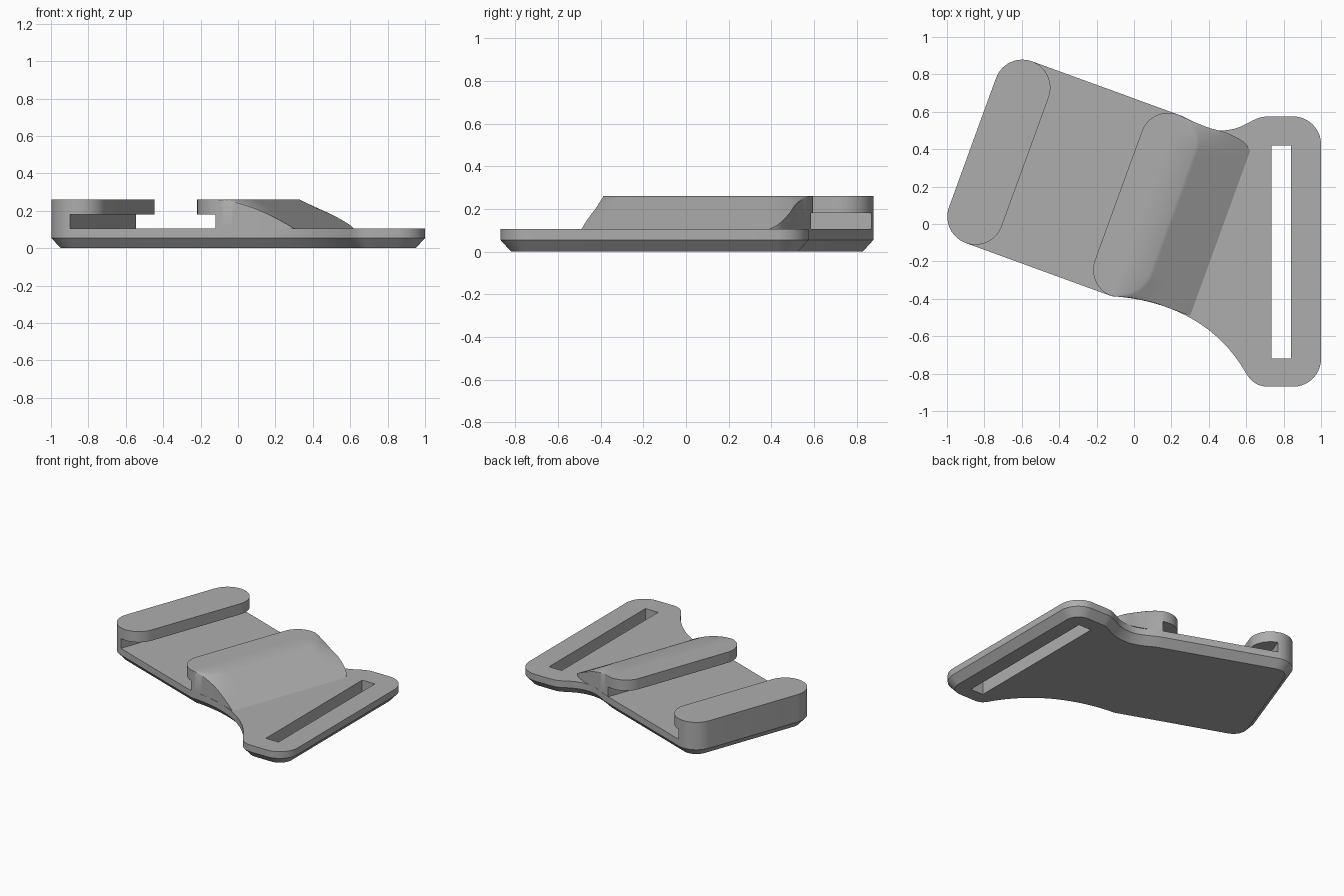
import bpy, bmesh, math
from mathutils import Vector
from mathutils.geometry import interpolate_bezier

if "Cube" in bpy.data.objects:
    bpy.data.objects.remove(bpy.data.objects["Cube"], do_unlink=True)

GREY = (0.42, 0.42, 0.42, 1)
mat = bpy.data.materials.new("matte_grey")
mat.use_nodes = True
mat.diffuse_color = GREY
mat.node_tree.nodes["Principled BSDF"].inputs["Base Color"].default_value = GREY

# Main heights and the tilted rail frame (u across the rail, v along it)
PLATE_TOP, SLAB_LOW, TOP = 0.105, 0.18, 0.26
TILT = math.radians(-20)
U = Vector((math.cos(TILT), math.sin(TILT)))
V = Vector((-U.y, U.x))
RADIUS, HALF = 0.15, 0.367
LOCK_CENTRE = Vector((0.0575, 0.10))
END_CENTRE = LOCK_CENTRE - U * 0.83


def finish(name, bm):
    bmesh.ops.recalc_face_normals(bm, faces=bm.faces)
    mesh = bpy.data.meshes.new(name)
    bm.to_mesh(mesh)
    bm.free()
    mesh.materials.append(mat)
    obj = bpy.data.objects.new(name, mesh)
    bpy.context.collection.objects.link(obj)
    bpy.ops.object.select_all(action="DESELECT")
    obj.select_set(True)
    bpy.context.view_layer.objects.active = obj
    bpy.ops.object.shade_smooth_by_angle(angle=math.radians(30))
    return obj


def arc(centre, r, start, end, n=14):
    angles = [math.radians(start + (end - start) * i / n) for i in range(n + 1)]
    return [Vector((centre[0] + r * math.cos(a), centre[1] + r * math.sin(a))) for a in angles]


def bezier(a, h1, h2, b, n=20):
    return [p.to_2d() for p in interpolate_bezier(*(Vector(p).to_3d() for p in (a, h1, h2, b)), n)]


def clean(points):
    out = []
    for p in points:
        if not out or (p - out[-1]).length > 0.002:
            out.append(p)
    if (out[0] - out[-1]).length < 0.002:
        out.pop()
    return out


def inset(points, d):
    out = []
    for i, p in enumerate(points):
        t = (points((i + 1) % len(points)) if callable(points) else points[(i + 1) % len(points)]) - points[i - 1]
        t.normalize()
        out.append(p + Vector((-t.y, t.x)) * d)
    return out


def ring(bm, points, z):
    return [bm.verts.new((p.x, p.y, z)) for p in points]


def bridge(bm, a, b):
    for i in range(len(a)):
        j = (i + 1) % len(a)
        bm.faces.new((a[i], a[j], b[j], b[i]))


def prism(name, points, z0, z1):
    bm = bmesh.new()
    low, high = ring(bm, points, z0), ring(bm, points, z1)
    bridge(bm, low, high)
    bm.faces.new(low[::-1])
    bm.faces.new(high)
    return finish(name, bm)


# Base plate: smooth outline, chamfered underside, strap slot
end_low, end_high = END_CENTRE - V * HALF, END_CENTRE + V * HALF
lock_low = LOCK_CENTRE - V * (HALF + RADIUS)
lock_high = LOCK_CENTRE + V * (HALF + RADIUS)
outline = clean(
    arc(end_low, RADIUS, 160, 250)
    + bezier(lock_low, (0.10, -0.40), (0.42, -0.48), (0.60, -0.80))
    + bezier((0.60, -0.80), (0.635, -0.855), (0.67, -0.87), (0.73, -0.87), 10)
    + arc((0.85, -0.72), 0.15, -90, 0)
    + arc((0.85, 0.425), 0.15, 0, 90)
    + bezier((0.72, 0.575), (0.62, 0.575), (0.60, 0.50), (0.46, 0.50))
    + bezier((0.46, 0.50), (0.37, 0.50), (0.31, 0.56), lock_high)
    + arc(end_high, RADIUS, 70, 160))
slot = [Vector(p) for p in ((0.735, -0.72), (0.84, -0.72), (0.84, 0.42), (0.735, 0.42))]

bm = bmesh.new()
bottom = ring(bm, inset(outline, 0.05), 0)
middle = ring(bm, outline, 0.055)
top = ring(bm, outline, PLATE_TOP)
slot_bottom, slot_top = ring(bm, slot, 0), ring(bm, slot, PLATE_TOP)
bridge(bm, bottom, middle)
bridge(bm, middle, top)
bridge(bm, slot_top, slot_bottom)
for outer, inner in ((bottom, slot_bottom), (top, slot_top)):
    edges = [bm.edges.get((loop[i - 1], loop[i])) for loop in (outer, inner) for i in range(len(loop))]
    bmesh.ops.triangle_fill(bm, use_beauty=True, use_dissolve=False, edges=edges)
finish("base_plate", bm)


# Rails: overhanging slabs on half-width walls
def half_stadium(centre):
    return arc(centre + V * HALF, RADIUS, 70, 160) + arc(centre - V * HALF, RADIUS, 160, 250)


full = (arc(end_high, RADIUS, -20, 160, 28) + arc(end_low, RADIUS, 160, 340, 28))
prism("end_rail_wall", half_stadium(END_CENTRE), PLATE_TOP, SLAB_LOW)
prism("end_rail_slab", full, SLAB_LOW, TOP)
prism("lock_rail_lip", half_stadium(LOCK_CENTRE), SLAB_LOW, TOP)

# Ramp: flat crest following the rail's rounded edge, falling to the plate
RAMP_END = 0.43
LOW_EDGE = [(0, -0.517), (0.1, -0.49), (0.227, -0.472), (RAMP_END, -0.472)]
HIGH_EDGE = [(0, 0.517), (0.08, 0.509), (0.18, 0.506), (0.28, 0.515), (0.36, 0.506),
             (0.40, 0.493), (RAMP_END, 0.465)]


def along(points, u):
    for (u0, v0), (u1, v1) in zip(points, points[1:]):
        if u <= u1:
            return v0 + (v1 - v0) * (u - u0) / (u1 - u0)
    return points[-1][1]


turns = [math.radians(90 * i / 12) for i in range(13)]
crest = [(RADIUS * math.sin(a), -HALF - RADIUS * math.cos(a)) for a in turns]
crest += [(RADIUS, -HALF + 2 * HALF * i / 12) for i in range(1, 12)]
crest += [(u, -v) for u, v in crest[12::-1]]
STEPS = 16

bm = bmesh.new()
columns = []
for start, v in crest:
    w = (v + HALF + RADIUS) / (2 * (HALF + RADIUS))
    power = 1 + 0.6 * (1 - start / RADIUS)
    column = []
    for k in range(-1, STEPS + 1):
        s = max(k, 0) / STEPS
        u = 0 if k < 0 else start + (RAMP_END - start) * s
        low, high = along(LOW_EDGE, u), along(HIGH_EDGE, u)
        p = LOCK_CENTRE + U * u + V * (low + (high - low) * w)
        column.append(bm.verts.new((p.x, p.y, TOP - (TOP - PLATE_TOP) * s ** power)))
    columns.append(column)
for a, b in zip(columns, columns[1:]):
    for k in range(STEPS + 1):
        bm.faces.new((a[k], a[k + 1], b[k + 1], b[k]))
bmesh.ops.remove_doubles(bm, verts=bm.verts, dist=0.0005)
rim = [e for e in bm.edges if e.is_boundary]
new = bmesh.ops.extrude_edge_only(bm, edges=rim)["geom"]
for item in new:
    if isinstance(item, bmesh.types.BMVert):
        item.co.z = PLATE_TOP
bmesh.ops.remove_doubles(bm, verts=bm.verts, dist=0.0005)
bmesh.ops.holes_fill(bm, edges=[e for e in bm.edges if e.is_boundary], sides=0)
finish("ramp", bm)
